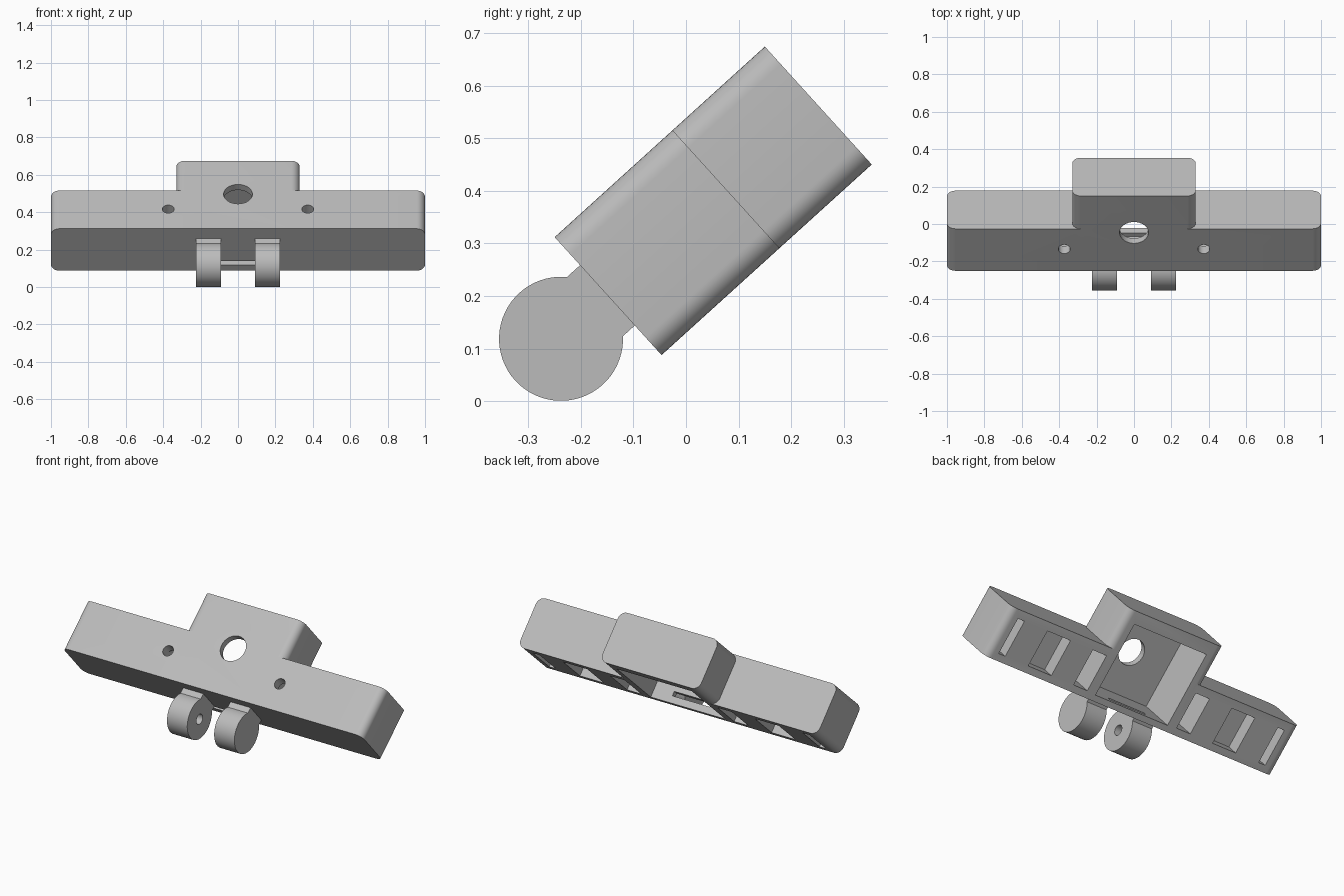
import bpy, bmesh, math
from mathutils import Matrix, Vector

if "Cube" in bpy.data.objects:
    bpy.data.objects.remove(bpy.data.objects["Cube"], do_unlink=True)

# One grey plastic
grey = bpy.data.materials.new("light_grey_plastic")
grey.use_nodes = True
colour = (0.5, 0.5, 0.5, 1)
grey.diffuse_color = colour
grey.node_tree.nodes["Principled BSDF"].inputs["Base Color"].default_value = colour

# Local frame: x across, y up the slope, z out of the upper face (upper face at z = 0)
TILT = Matrix.Translation((0, -0.25, 0.312)) @ Matrix.Rotation(math.radians(42.2), 4, "X")
DEPTH = 0.303
LUG_Y, LUG_Z, LUG_R = -0.121, -0.1515, 0.118


def to_object(bm, name):
    bmesh.ops.recalc_face_normals(bm, faces=bm.faces)
    mesh = bpy.data.meshes.new(name)
    bm.to_mesh(mesh)
    bm.free()
    obj = bpy.data.objects.new(name, mesh)
    bpy.context.collection.objects.link(obj)
    mesh.materials.append(grey)
    return obj


def box(name, x, y, z, radius=0):
    """Box from ranges; optionally round the edges running along y."""
    bm = bmesh.new()
    bmesh.ops.create_cube(bm, size=1)
    for v in bm.verts:
        v.co = Vector([(a + b) / 2 + c * (b - a) for c, (a, b) in zip(v.co, (x, y, z))])
    if radius:
        edges = [e for e in bm.edges
                 if abs((e.verts[0].co - e.verts[1].co).normalized().y) > 0.9]
        bmesh.ops.bevel(bm, geom=edges, offset=radius, segments=8, profile=0.5, affect="EDGES")
    return to_object(bm, name)


def rod(name, centre, radius, length, axis="Z", sides=48, spin=0):
    bm = bmesh.new()
    bmesh.ops.create_cone(bm, cap_ends=True, segments=sides, radius1=radius,
                          radius2=radius, depth=length)
    turn = Matrix.Rotation(math.radians(90), 4, "Y") if axis == "X" else Matrix()
    bm.transform(Matrix.Translation(centre) @ Matrix.Rotation(spin, 4, "X") @ turn)
    return to_object(bm, name)


def combine(target, tool, operation="DIFFERENCE"):
    mod = target.modifiers.new("combine", "BOOLEAN")
    mod.operation, mod.solver, mod.object = operation, "EXACT", tool
    bpy.context.view_layer.objects.active = target
    bpy.ops.object.modifier_apply(modifier=mod.name)
    bpy.data.objects.remove(tool, do_unlink=True)


def finish(obj):
    obj.data.transform(TILT)
    bpy.ops.object.select_all(action="DESELECT")
    obj.select_set(True)
    bpy.context.view_layer.objects.active = obj
    bpy.ops.object.shade_smooth_by_angle(angle=math.radians(30))


# Long bar with the taller middle housing
body = box("bar_housing", (-1, 1), (0, DEPTH), (-DEPTH, 0), 0.045)
combine(body, box("housing", (-0.33, 0.33), (0, 0.54), (-DEPTH, 0), 0.045), "UNION")

# Middle compartment, its round window and the thin slot in the lower wall
combine(body, box("compartment", (-0.25, 0.25), (0.035, 0.47), (-0.4, -0.04)))
combine(body, rod("window", (0, 0.275, 0), 0.077, 0.2))
combine(body, box("slot", (-0.125, 0.125), (-0.1, 0.1), (-0.262, -0.235)))

# Pockets, small windows and cable holes on both sides
for s in (-1, 1):
    for a, b, floor in ((0.31, 0.405, -0.06), (0.56, 0.72, -0.22), (0.88, 0.925, -0.1)):
        combine(body, box("pocket", sorted((s * a, s * b)), (0.04, 0.255), (-0.4, floor)))
    combine(body, rod("small_window", (s * 0.373, 0.156, 0), 0.032, 0.2, sides=32))
    combine(body, rod("cable_hole", (s * 0.28, 0.156, -0.15), 0.028, 0.14, "X", 32))
finish(body)

# Hinge lugs with necks, bolt holes and one nut recess
for s, side in ((-1, "right"), (1, "left")):
    lug = rod(side + "_hinge_lug", (s * 0.1575, LUG_Y, LUG_Z), LUG_R, 0.135, "X", 64)
    neck_x = sorted((s * 0.09, s * 0.225))
    combine(lug, box("neck", neck_x, (LUG_Y, 0.01), (-0.227, -0.072)), "UNION")
    combine(lug, rod("bolt_hole", (s * 0.1575, LUG_Y, LUG_Z), 0.03, 0.3, "X", 32))
    if s > 0:
        combine(lug, rod("nut_recess", (0.225, LUG_Y, LUG_Z), 0.058, 0.1, "X", 6,
                         math.radians(0)))
    finish(lug)
